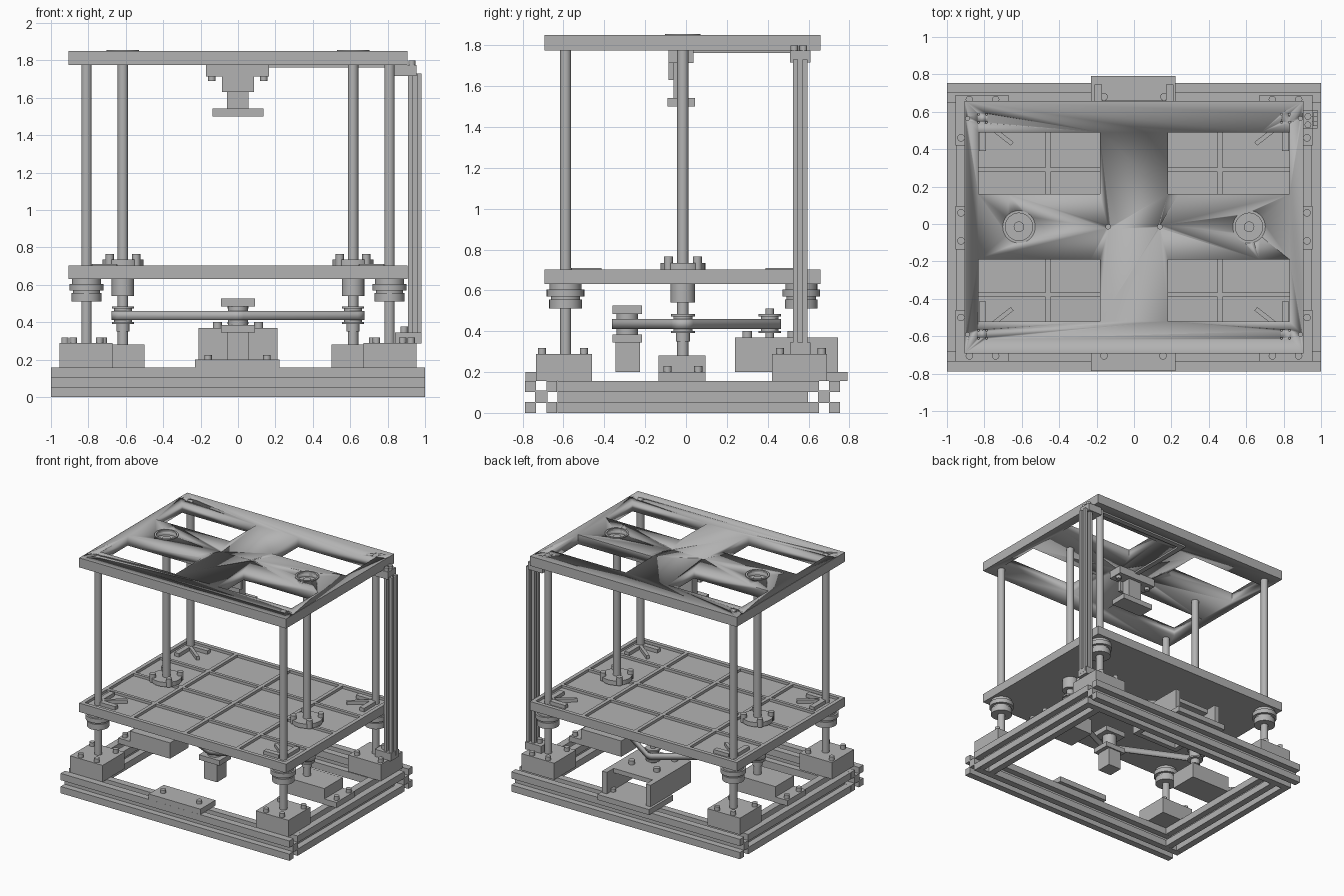
import bpy, bmesh, math
from mathutils import Matrix, Vector, geometry

cube = bpy.data.objects.get("Cube")
if cube:
    bpy.data.objects.remove(cube, do_unlink=True)

GREY = (0.45, 0.45, 0.45, 1)
mat = bpy.data.materials.new("machine grey")
mat.use_nodes = True
mat.diffuse_color = GREY
mat.node_tree.nodes["Principled BSDF"].inputs["Base Color"].default_value = GREY


def box(bm, x0, x1, y0, y1, z0, z1, turn=0):
    size = Matrix.Diagonal((x1 - x0, y1 - y0, z1 - z0, 1))
    place = Matrix.Translation(((x0 + x1) / 2, (y0 + y1) / 2, (z0 + z1) / 2))
    bmesh.ops.create_cube(bm, size=1, matrix=place @ Matrix.Rotation(turn, 4, 'Z') @ size)


def cyl(bm, x, y, r, z0, z1, seg=32):
    bmesh.ops.create_cone(bm, cap_ends=True, segments=seg, radius1=r, radius2=r,
                          depth=z1 - z0, matrix=Matrix.Translation((x, y, (z0 + z1) / 2)))


def stack(bm, x, y, rings):
    for r, z0, z1 in rings:
        cyl(bm, x, y, r, z0, z1)


def ring(bm, x, y, r0, r1, z0, z1, seg=40):
    loops = []
    for r, z in ((r0, z0), (r1, z0), (r1, z1), (r0, z1)):
        loops.append([bm.verts.new((x + r * math.cos(a * math.tau / seg),
                                    y + r * math.sin(a * math.tau / seg), z)) for a in range(seg)])
    for i in range(4):
        a, b = loops[i], loops[(i + 1) % 4]
        for k in range(seg):
            n = (k + 1) % seg
            bm.faces.new((a[k], a[n], b[n], b[k]))


def finish(name, bm):
    bmesh.ops.recalc_face_normals(bm, faces=bm.faces)
    mesh = bpy.data.meshes.new(name)
    bm.to_mesh(mesh)
    bm.free()
    ob = bpy.data.objects.new(name, mesh)
    bpy.context.collection.objects.link(ob)
    mesh.materials.append(mat)
    bpy.ops.object.select_all(action='DESELECT')
    ob.select_set(True)
    bpy.context.view_layer.objects.active = ob
    bpy.ops.object.shade_smooth_by_angle(angle=math.radians(35))
    return ob


def slotted_rail(name, half, slot, core, start, end):
    """Square profile with a slot in every side, extruded from start to end."""
    side = [(half, -slot), (core, -slot), (core, slot), (half, slot), (half, half)]
    start, end = Vector(start), Vector(end)
    turn = (end - start).to_track_quat('Z', 'Y')
    bm = bmesh.new()
    verts = []
    for q in range(4):
        for x, y in side:
            p = Matrix.Rotation(q * math.pi / 2, 3, 'Z') @ Vector((x, y, 0))
            verts.append(bm.verts.new(start + turn @ p))
    face = bm.faces.new(verts)
    out = bmesh.ops.extrude_face_region(bm, geom=[face])
    bmesh.ops.translate(bm, vec=end - start,
                        verts=[v for v in out["geom"] if isinstance(v, bmesh.types.BMVert)])
    return finish(name, bm)


ROD_X, SCREW_X, SCREW_Y = 0.81, 0.615, -0.015
FRONT_Y, BACK_Y = -0.59, 0.565
X, Y0, Y1 = 0.905, -0.692, 0.658
CORNERS = [(sx, y) for sx in (-1, 1) for y in (FRONT_Y, BACK_Y)]
SIDES = [(-1, "right"), (1, "left")]
corner_name = lambda sx, y: ("front" if y < 0 else "back") + ("_left" if sx > 0 else "_right")

# Base frame of slotted rails
H = 0.0785
for name, y in (("front_rail", -0.709), ("back_rail", 0.676)):
    slotted_rail(name, H, 0.025, 0.03, (-1, y, H), (1, y, H))
for sx, side in SIDES:
    slotted_rail(side + "_rail", H, 0.025, 0.03, (sx * (1 - H), -0.63, H), (sx * (1 - H), 0.598, H))

# Corner rod supports, guide rods and linear bearings
for sx, y in CORNERS:
    tag = corner_name(sx, y)
    lo, hi = (-0.735, -0.46) if y < 0 else (0.42, 0.69)
    bm = bmesh.new()
    box(bm, *sorted((sx * 0.67, sx * 0.955)), lo, hi, 0.157, 0.288)
    edge = -0.705 if y < 0 else 0.665
    inner = -0.5 if y < 0 else 0.46
    for bx, by in ((0.74, edge), (0.88, edge), (0.925, inner), (0.72, inner)):
        cyl(bm, sx * bx, by, 0.02, 0.288, 0.318, 16)
    finish(tag + "_rod_support", bm)
    bm = bmesh.new()
    cyl(bm, sx * ROD_X, y, 0.028, 0.28, 1.775)
    finish(tag + "_guide_rod", bm)
    bm = bmesh.new()
    stack(bm, sx * ROD_X, y, ((0.08, 0.51, 0.555), (0.072, 0.555, 0.57),
                              (0.092, 0.57, 0.605), (0.078, 0.605, 0.63)))
    finish(tag + "_bearing", bm)

# Side supports, lead screws, nuts and driven pulleys
for sx, side in SIDES:
    bm = bmesh.new()
    box(bm, *sorted((sx * 0.5, sx * 0.85)), -0.135, 0.095, 0.157, 0.282)
    box(bm, *sorted((sx * 0.85, sx * 0.955)), -0.135, 0.095, 0.157, 0.2)
    for by in (-0.09, 0.06):
        cyl(bm, sx * 0.925, by, 0.02, 0.2, 0.23, 16)
    finish(side + "_screw_support", bm)
    x = sx * SCREW_X
    bm = bmesh.new()
    cyl(bm, x, SCREW_Y, 0.028, 0.27, 1.83)
    finish(side + "_lead_screw", bm)
    bm = bmesh.new()
    stack(bm, x, SCREW_Y, ((0.06, 0.54, 0.63), (0.11, 0.7, 0.735)))
    for i in range(4):
        a = math.pi / 4 + i * math.pi / 2
        cyl(bm, x + 0.1 * math.cos(a), SCREW_Y + 0.1 * math.sin(a), 0.022, 0.7, 0.765, 16)
    finish(side + "_lead_nut", bm)
    bm = bmesh.new()
    stack(bm, x, SCREW_Y, ((0.058, 0.39, 0.402), (0.047, 0.402, 0.473),
                           (0.058, 0.473, 0.485), (0.035, 0.35, 0.39)))
    finish(side + "_pulley", bm)
    bm = bmesh.new()
    ring(bm, x, SCREW_Y, 0.073, 0.087, 1.84, 1.856)
    finish(side + "_top_bearing_ring", bm)

# Moving table: floor, rim, ribs and corner arms
bm = bmesh.new()
box(bm, -X, X, Y0, Y1, 0.632, 0.682)
for sx in (-1, 1):
    box(bm, *sorted((sx * X, sx * (X - 0.03))), Y0, Y1, 0.682, 0.702)
for y in (Y0, Y1 - 0.03):
    box(bm, 0.03 - X, X - 0.03, y, y + 0.03, 0.682, 0.702)
for x in (-0.46, 0, 0.46):
    box(bm, x - 0.014, x + 0.014, Y0 + 0.03, Y1 - 0.03, 0.68, 0.702)
for y in (-0.377, -0.043, 0.29):
    box(bm, 0.03 - X, X - 0.03, y - 0.012, y + 0.012, 0.68, 0.7015)
finish("moving_table", bm)
for sx, y in CORNERS:
    sy = 1 if y < 0 else -1
    bm = bmesh.new()
    box(bm, sx * ROD_X - 0.02, sx * ROD_X + 0.02, *sorted((y + sy * 0.03, y + sy * 0.175)), 0.68, 0.71)
    box(bm, *sorted((sx * 0.78, sx * 0.65)), y - 0.02, y + 0.02, 0.68, 0.71)
    cx, cy = sx * 0.73, y + sy * 0.075
    box(bm, cx - 0.1, cx + 0.1, cy - 0.012, cy + 0.012, 0.68, 0.709, turn=-sx * sy * math.radians(38))
    finish(corner_name(sx, y) + "_table_arms", bm)

# Top plate with four windows, screw seats and small holes
bm = bmesh.new()
box(bm, -X, X, Y0, Y1, 1.775, 1.85)
plate = finish("top_plate", bm)
bm = bmesh.new()
for sx in (-1, 1):
    for lo, hi in ((0.16, 0.49), (-0.52, -0.19)):
        box(bm, *sorted((sx * 0.183, sx * 0.832)), lo, hi, 1.7, 1.9)
    cyl(bm, sx * SCREW_X, SCREW_Y, 0.075, 1.815, 1.9)
    cyl(bm, sx * 0.138, SCREW_Y, 0.012, 1.7, 1.9, 16)
    for y in (FRONT_Y, BACK_Y):
        for i in range(4):
            a = math.pi / 4 + i * math.pi / 2
            cyl(bm, sx * ROD_X + 0.03 * math.cos(a), y + 0.03 * math.sin(a), 0.006, 1.83, 1.9, 8)
        cyl(bm, sx * 0.89, y, 0.011, 1.8, 1.9, 12)
cutter = finish("plate_cutter", bm)
cutter.hide_render = True
mod = plate.modifiers.new("cut", 'BOOLEAN')
mod.operation, mod.object, mod.solver = 'DIFFERENCE', cutter, 'EXACT'
bpy.context.view_layer.objects.active = plate
bpy.ops.object.modifier_apply(modifier=mod.name)
bpy.data.objects.remove(cutter, do_unlink=True)

# Hanging tool holder and cable channel under the top plate
bm = bmesh.new()
box(bm, -0.17, 0.167, -0.085, 0.037, 1.713, 1.775)
box(bm, -0.06, 0.057, -0.06, 0.012, 1.54, 1.713)
box(bm, -0.085, 0.085, -0.085, -0.06, 1.63, 1.713)
box(bm, -0.137, 0.137, -0.09, 0.045, 1.5, 1.542)
for x in (-0.14, 0.138):
    cyl(bm, x, SCREW_Y, 0.02, 1.69, 1.72, 16)
finish("tool_holder", bm)
bm = bmesh.new()
box(bm, -0.02, 0.9, 0.54, 0.58, 1.762, 1.776)
box(bm, -0.02, 0.02, 0.037, 0.54, 1.762, 1.776)
finish("cable_channel", bm)

# Upright post with brackets
slotted_rail("upright_post", 0.036, 0.011, 0.014, (0.945, 0.56, 0.31), (0.945, 0.56, 1.73))
bm = bmesh.new()
box(bm, 0.83, 0.955, 0.51, 0.61, 1.715, 1.775)
for y in (0.53, 0.575):
    cyl(bm, 0.93, y, 0.018, 1.77, 1.8, 16)
finish("post_top_bracket", bm)
bm = bmesh.new()
box(bm, 0.84, 0.98, 0.51, 0.61, 0.286, 0.345)
cyl(bm, 0.888, 0.56, 0.02, 0.345, 0.378, 16)
finish("post_foot", bm)

# Front plate
bm = bmesh.new()
box(bm, -0.23, 0.222, -0.787, -0.6, 0.157, 0.2)
for x in (-0.16, 0.155):
    cyl(bm, x, -0.705, 0.02, 0.2, 0.225, 16)
finish("front_plate", bm)

# Motor mount at the back, open to the rear
bm = bmesh.new()
box(bm, -0.23, 0.222, 0.49, 0.79, 0.157, 0.2)
box(bm, -0.205, 0.205, 0.24, 0.66, 0.335, 0.37)
for sx in (-1, 1):
    box(bm, *sorted((sx * 0.17, sx * 0.212)), 0.24, 0.745, 0.2, 0.37)
    cyl(bm, sx * 0.16, 0.68, 0.02, 0.2, 0.225, 16)
    for y in (0.3, 0.52):
        cyl(bm, sx * 0.11, y, 0.024, 0.37, 0.4, 16)
box(bm, -0.17, 0.17, 0.24, 0.28, 0.2, 0.335)
finish("motor_mount", bm)
bm = bmesh.new()
stack(bm, 0, 0.41, ((0.02, 0.33, 0.51), (0.055, 0.39, 0.402),
                    (0.042, 0.402, 0.473), (0.055, 0.473, 0.485)))
finish("motor_pulley", bm)

# Front idler with its hanging body
bm = bmesh.new()
box(bm, -0.058, 0.058, -0.345, -0.225, 0.2, 0.345)
box(bm, -0.09, 0.09, -0.36, -0.215, 0.345, 0.385)
box(bm, -0.09, 0.09, -0.36, -0.215, 0.485, 0.526)
cyl(bm, 0, -0.288, 0.053, 0.385, 0.485)
finish("idler", bm)

# Drive belt wrapped around all four pulleys
wheels = [(-SCREW_X, SCREW_Y, 0.047), (SCREW_X, SCREW_Y, 0.047), (0, 0.41, 0.042), (0, -0.288, 0.06)]
pts = [Vector((x + r * math.cos(a * math.tau / 32), y + r * math.sin(a * math.tau / 32)))
       for x, y, r in wheels for a in range(32)]
hull = [pts[i] for i in geometry.convex_hull_2d(pts)]
bm = bmesh.new()
low, high = [[bm.verts.new((p.x, p.y, z)) for p in hull] for z in (0.412, 0.46)]
for i in range(len(hull)):
    n = (i + 1) % len(hull)
    bm.faces.new((low[i], low[n], high[n], high[i]))
belt = finish("drive_belt", bm)
thick = belt.modifiers.new("thickness", 'SOLIDIFY')
thick.thickness, thick.offset = 0.014, 1
